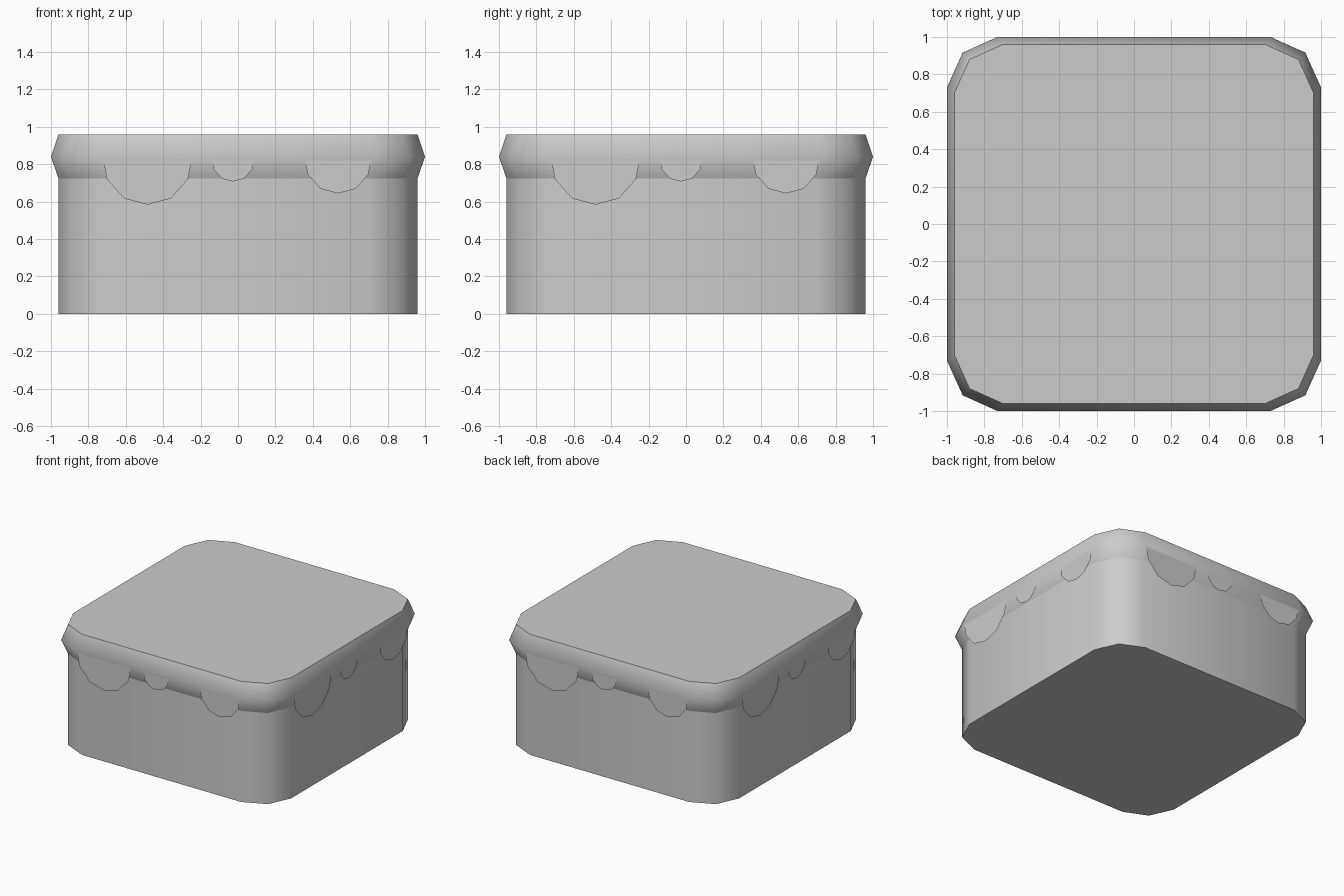
import bpy, bmesh, math

if "Cube" in bpy.data.objects:
    bpy.data.objects.remove(bpy.data.objects["Cube"])


def outline(half):
    """Rounded square with a two-segment corner."""
    a, b = half * 0.73, half * 0.916
    corner = [(half, a), (b, b), (a, half)]
    pts = []
    for k in range(4):
        c, s = round(math.cos(k * math.pi / 2)), round(math.sin(k * math.pi / 2))
        pts += [(x * c - y * s, x * s + y * c) for x, y in corner]
    return pts


def finish(name, bm, smooth=True):
    me = bpy.data.meshes.new(name)
    bm.normal_update()
    bm.to_mesh(me)
    bm.free()
    ob = bpy.data.objects.new(name, me)
    bpy.context.collection.objects.link(ob)
    if smooth:
        bpy.ops.object.select_all(action='DESELECT')
        ob.select_set(True)
        bpy.context.view_layer.objects.active = ob
        bpy.ops.object.shade_smooth_by_angle(angle=math.radians(60))
    return ob


def loft(name, levels, cap_bottom=False, cap_top=False):
    """Stack outlines given as (half width, height)."""
    bm = bmesh.new()
    rings = [[bm.verts.new((x, y, z)) for x, y in outline(h)] for h, z in levels]
    for lo, hi in zip(rings, rings[1:]):
        n = len(lo)
        for i in range(n):
            j = (i + 1) % n
            bm.faces.new((lo[i], lo[j], hi[j], hi[i]))
    if cap_bottom:
        bm.faces.new(rings[0][::-1])
    if cap_top:
        bm.faces.new(rings[-1])
    return finish(name, bm)


# Block body and the bulging top layer
loft("block_body", [(0.96, 0), (0.96, 0.725)], cap_bottom=True)
loft("top_layer", [(0.96, 0.725), (1.0, 0.84), (0.96, 0.96)], cap_top=True)

# Thin scallops hanging from the rim: (centre, half width)
SCALLOPS = [(-0.484, 0.236), (-0.027, 0.112), (0.535, 0.176)]
SHAPE = [(-1, 0), (-0.92, -0.42), (-0.53, -0.86), (0, -1),
         (0.53, -0.86), (0.92, -0.42), (1, 0)]

for k, side in enumerate(("front", "right", "back", "left")):
    bm = bmesh.new()
    for centre, r in SCALLOPS:
        pts = [(centre - r, 0.835)]
        pts += [(centre + r * u, 0.82 + r * 1.0 * v) for u, v in SHAPE]
        pts += [(centre + r, 0.835)]
        bm.faces.new([bm.verts.new((x, -0.993, z)) for x, z in pts])
    ob = finish(side + "_scallops", bm, smooth=False)
    ob.rotation_euler.z = k * math.pi / 2
